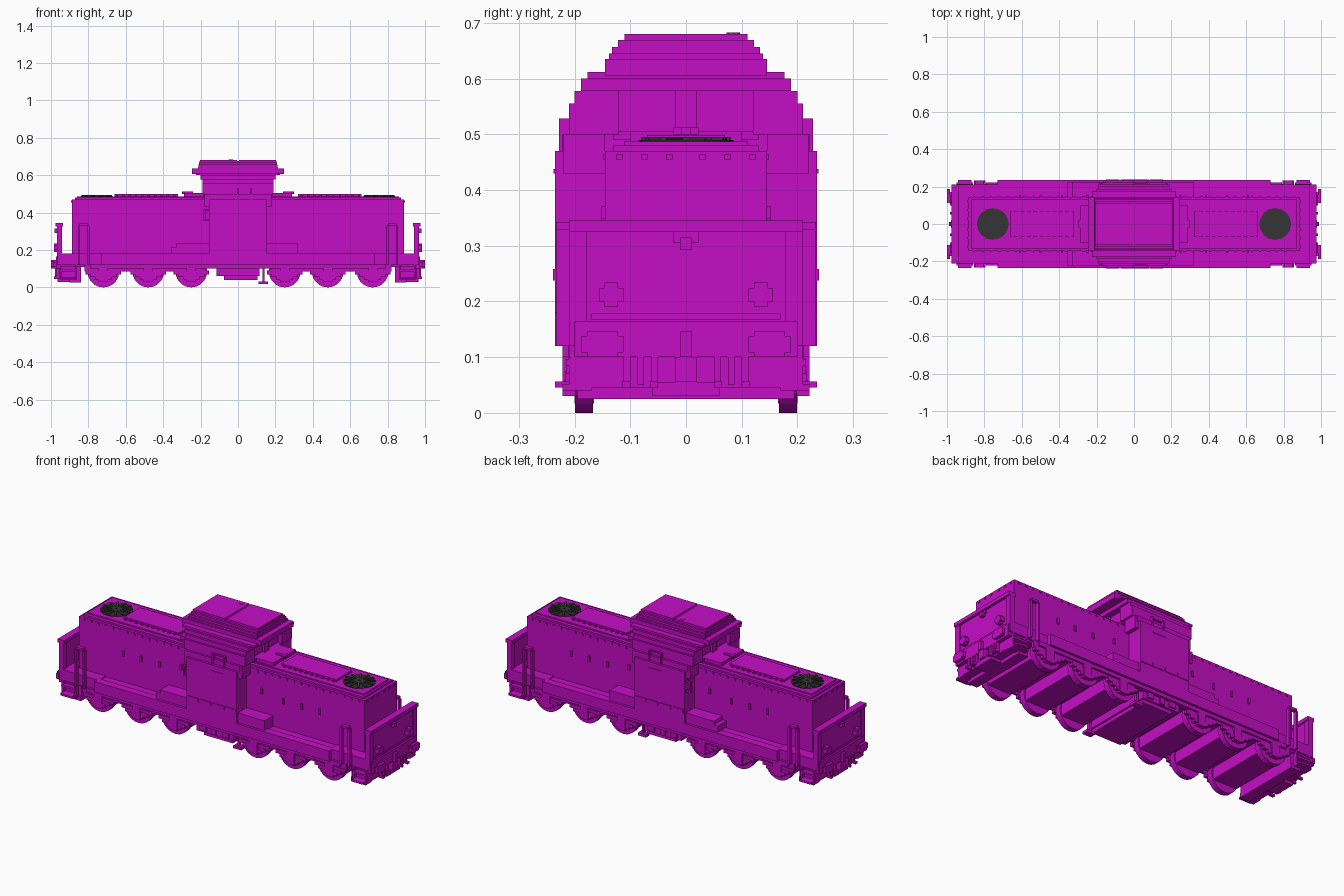
import bpy, bmesh, math
from mathutils import Matrix, Vector

cube = bpy.data.objects.get("Cube")
if cube:
    bpy.data.objects.remove(cube)


def material(name, rgb):
    m = bpy.data.materials.new(name)
    m.diffuse_color = (*rgb, 1)
    m.use_nodes = True
    m.node_tree.nodes["Principled BSDF"].inputs["Base Color"].default_value = (*rgb, 1)
    return m


MAGENTA = material("magenta", (0.56, 0.004, 0.56))
GREY = material("dark grey", (0.035, 0.035, 0.035))


def finish(name, bm, mat=MAGENTA):
    bmesh.ops.recalc_face_normals(bm, faces=bm.faces)
    me = bpy.data.meshes.new(name)
    bm.to_mesh(me)
    bm.free()
    me.materials.append(mat)
    ob = bpy.data.objects.new(name, me)
    bpy.context.scene.collection.objects.link(ob)
    return ob


def signs(mirror):
    return [(sx, sy) for sx in ((1, -1) if "x" in mirror else (1,))
            for sy in ((1, -1) if "y" in mirror else (1,))]


def add_box(bm, x0, x1, y0, y1, z0, z1):
    mat = Matrix.Translation(((x0 + x1) / 2, (y0 + y1) / 2, (z0 + z1) / 2)) @ \
        Matrix.Diagonal((abs(x1 - x0), abs(y1 - y0), z1 - z0, 1))
    bmesh.ops.create_cube(bm, size=1, matrix=mat)


def boxes(name, items, mirror="", mat=MAGENTA):
    """Boxes given as x0, x1, y0, y1, z0, z1, repeated across the mirrored axes."""
    bm = bmesh.new()
    for x0, x1, y0, y1, z0, z1 in items:
        for sx, sy in signs(mirror):
            add_box(bm, sx * x0, sx * x1, sy * y0, sy * y1, z0, z1)
    return finish(name, bm, mat)


def cylinders(name, items, axis, mirror="", sides=16, mat=MAGENTA):
    """Cylinders given as centre, radius, depth along one axis."""
    rot = {"x": Matrix.Rotation(math.pi / 2, 4, "Y"),
           "y": Matrix.Rotation(math.pi / 2, 4, "X"), "z": Matrix()}[axis]
    bm = bmesh.new()
    for (x, y, z), r, d in items:
        for sx, sy in signs(mirror):
            bmesh.ops.create_cone(bm, cap_ends=True, segments=sides, radius1=r, radius2=r,
                                  depth=d, matrix=Matrix.Translation((sx * x, sy * y, z)) @ rot)
    return finish(name, bm, mat)


# Frame, walkways and end platforms
boxes("frame", [(-0.95, 0.95, -0.20, 0.20, 0.11, 0.175)])
boxes("side_walkway", [(-0.73, 0.73, 0.19, 0.235, 0.12, 0.18),
                       (-0.79, 0.79, 0.19, 0.222, 0.10, 0.125)], "y")
boxes("end_platform", [(0.72, 0.96, -0.21, 0.21, 0.12, 0.18)], "x")
boxes("equipment_box", [(-0.33, 0.32, 0.14, 0.222, 0.17, 0.235),
                        (-0.355, -0.33, 0.14, 0.222, 0.18, 0.215)], "y")

# Long hoods with stepped tops
boxes("hood", [(0.10, 0.888, -0.145, 0.145, 0.17, 0.47),
               (0.10, 0.872, -0.13, 0.13, 0.47, 0.48),
               (0.10, 0.86, -0.11, 0.11, 0.48, 0.487)], "x")
boxes("hood_top_panel", [(0.32, 0.66, -0.07, 0.07, 0.487, 0.499),
                         (0.15, 0.29, -0.10, 0.10, 0.487, 0.505)], "x")
boxes("panel_clips", [(0.335 + 0.034 * i, 0.347 + 0.034 * i, 0.07, 0.08, 0.485, 0.495)
                      for i in range(10)], "xy")
boxes("hood_rivets", [(0.22 + 0.045 * i, 0.23 + 0.045 * i, 0.145, 0.149, 0.455, 0.464)
                      for i in range(15)], "xy")
boxes("hood_end_rivets", [(0.888, 0.892, y - 0.006, y + 0.006, 0.455, 0.465)
                          for y in (0.03, 0.075, 0.12)], "xy")
boxes("side_vents", [(x - 0.006, x + 0.006, 0.14, 0.152, z - 0.015, z + 0.015)
                     for x, z in ((0.25, 0.355), (0.385, 0.335), (0.50, 0.335), (0.61, 0.335))], "xy")
boxes("horn", [(0.24, 0.30, -0.008, 0.008, 0.50, 0.512),
               (0.285, 0.297, -0.022, 0.022, 0.50, 0.512)], "x")

# Roof fans: dark disc with radial blades and a rim
cylinders("fan_disc", [((0.755, 0, 0.486), 0.085, 0.008)], "z", "x", 16, GREY)
bm = bmesh.new()
for side in (1, -1):
    for i in range(12):
        m = Matrix.Translation((side * 0.755, 0, 0.492)) @ Matrix.Rotation(i * math.tau / 12, 4, "Z") \
            @ Matrix.Translation((0.043, 0, 0)) @ Matrix.Diagonal((0.076, 0.012, 0.006, 1))
        bmesh.ops.create_cube(bm, size=1, matrix=m)
finish("fan_blades", bm, GREY)

# Cab: stacked layers as half length, half width, bottom, top
layers = [(0.155, 0.235, 0.18, 0.47), (0.165, 0.222, 0.47, 0.50),
          (0.165, 0.21, 0.50, 0.555), (0.165, 0.20, 0.555, 0.578)]
boxes("cab_body", [(-x, x, -y, y, a, b) for x, y, a, b in layers])
boxes("cab_corner_pillar", [(0.15, 0.19, 0.12, 0.21, 0.50, 0.555),
                            (0.15, 0.19, 0.12, 0.20, 0.555, 0.578),
                            (0.15, 0.178, 0.145, 0.22, 0.43, 0.50)], "xy")
boxes("windscreen_divider", [(0.16, 0.18, -0.02, 0.02, 0.50, 0.60)], "x")
boxes("windscreen_sill", [(0.16, 0.185, -0.13, 0.13, 0.49, 0.505)], "x")
roof = [(0.20, 0.188, 0.578, 0.60), (0.225, 0.177, 0.60, 0.612), (0.245, 0.145, 0.605, 0.635),
        (0.215, 0.138, 0.635, 0.645), (0.21, 0.133, 0.645, 0.657),
        (0.208, 0.122, 0.657, 0.669), (0.205, 0.11, 0.669, 0.676)]
boxes("cab_roof", [(-x, x, -y, y, a, b) for x, y, a, b in roof])
boxes("roof_panel", [(0.006, 0.203, -0.11, 0.11, 0.675, 0.68)], "x")
cylinders("roof_vent", [((-0.04, 0.085, 0.679), 0.012, 0.008)], "z", "", 8)

# Cab side windows, doors and trims
boxes("cab_window_frame", [(-0.005, 0.075, 0.20, 0.238, 0.43, 0.438),
                           (-0.005, 0.075, 0.20, 0.218, 0.52, 0.528),
                           (-0.005, 0.003, 0.20, 0.228, 0.43, 0.528),
                           (0.067, 0.075, 0.20, 0.228, 0.43, 0.528)], "y")
boxes("cab_sill_plates", [(x, x + 0.07, 0.23, 0.239, 0.238, 0.258) for x in (-0.15, -0.07, 0.01, 0.085)], "y")
boxes("cab_grab_handle", [(-0.185, -0.15, 0.215, 0.225, 0.41, 0.42),
                          (-0.185, -0.175, 0.215, 0.225, 0.36, 0.42),
                          (-0.185, -0.15, 0.215, 0.225, 0.355, 0.365)], "y")

# Side handrails shaped like an upturned U
boxes("side_handrail", [(0.795, 0.805, 0.21, 0.232, 0.12, 0.33), (0.845, 0.855, 0.21, 0.232, 0.12, 0.33),
                        (0.803, 0.847, 0.21, 0.232, 0.33, 0.343)], "xy")

# End panels, cap rails and lamps
boxes("end_panel", [(0.945, 0.96, -0.205, 0.205, 0.17, 0.335),
                    (0.935, 0.975, -0.21, 0.21, 0.325, 0.345),
                    (0.955, 0.966, -0.17, 0.17, 0.168, 0.178),
                    (0.955, 0.968, -0.022, 0.022, 0.305, 0.325),
                    (0.955, 0.98, -0.011, 0.011, 0.292, 0.315)], "x")
boxes("end_panel_edge", [(0.94, 0.968, 0.178, 0.21, 0.12, 0.325)], "xy")
boxes("end_lamp", [(0.95, 0.985, 0.122, 0.146, 0.19, 0.234),
                   (0.95, 0.985, 0.112, 0.156, 0.20, 0.224)], "xy")

# Buffers, coupling and hoses
boxes("buffer_beam", [(0.94, 0.972, -0.20, 0.20, 0.10, 0.165)], "x")
boxes("buffer", [(0.96, 0.99, 0.13, 0.17, 0.11, 0.135), (0.985, 1.0, 0.112, 0.188, 0.108, 0.138),
                 (0.985, 1.0, 0.122, 0.178, 0.10, 0.146)], "xy")
boxes("coupling", [(0.96, 0.988, -0.011, 0.011, 0.10, 0.146), (0.95, 0.978, -0.02, 0.02, 0.055, 0.10),
                   (0.90, 0.965, -0.06, 0.06, 0.03, 0.055)], "x")
boxes("brake_hoses", [(0.955, 0.972, y, y + 0.012, 0.05, 0.105) for y in (0.05, 0.075, 0.10)]
      + [(0.955, 0.985, 0.05, 0.065, 0.045, 0.057), (0.955, 0.985, 0.10, 0.115, 0.045, 0.057)], "xy")
boxes("end_skirt", [(0.84, 0.90, -0.195, 0.195, 0.025, 0.05),
                    (0.84, 0.95, -0.19, 0.19, 0.045, 0.12)], "x")
boxes("corner_steps", [(0.86, 0.95, 0.17, 0.222, 0.04, 0.052), (0.87, 0.94, 0.18, 0.235, 0.046, 0.056),
                       (0.86, 0.95, 0.17, 0.215, 0.085, 0.097), (0.86, 0.87, 0.19, 0.21, 0.04, 0.13),
                       (0.94, 0.95, 0.19, 0.21, 0.04, 0.13)], "xy")

# Six axles with wheels, bogie frames and axle boxes
AXLES = (0.25, 0.48, 0.72)
cylinders("wheels", [((x, 0.183, 0.085), 0.085, 0.033) for x in AXLES], "y", "xy", 20)
boxes("axle_casings", [(x - 0.075, x + 0.075, -0.167, 0.167, 0.045, 0.12) for x in AXLES], "x")
boxes("bogie_frame", [(0.17, 0.82, 0.198, 0.212, 0.085, 0.12)], "xy")
boxes("axle_boxes", [(x - h, x + h, 0.195, d, a, b) for x in AXLES for h, d, a, b in
                     ((0.095, 0.215, 0.07, 0.09), (0.07, 0.217, 0.055, 0.075),
                      (0.045, 0.218, 0.04, 0.06), (0.025, 0.222, 0.03, 0.11))], "xy")

# Central tank and small rail-side fittings
boxes("centre_tank", [(-0.115, 0.115, -0.205, 0.205, 0.06, 0.12),
                      (-0.075, 0.105, -0.195, 0.195, 0.04, 0.06)])
boxes("tank_fittings", [(-0.09, -0.05, 0.20, 0.213, 0.07, 0.10), (-0.02, 0.01, 0.20, 0.213, 0.065, 0.10),
                        (0.05, 0.09, 0.20, 0.213, 0.07, 0.10)], "y")
boxes("rail_pickup", [(0.13, 0.142, 0.17, 0.19, 0.03, 0.12), (0.11, 0.16, 0.165, 0.20, 0.017, 0.032)], "y")
